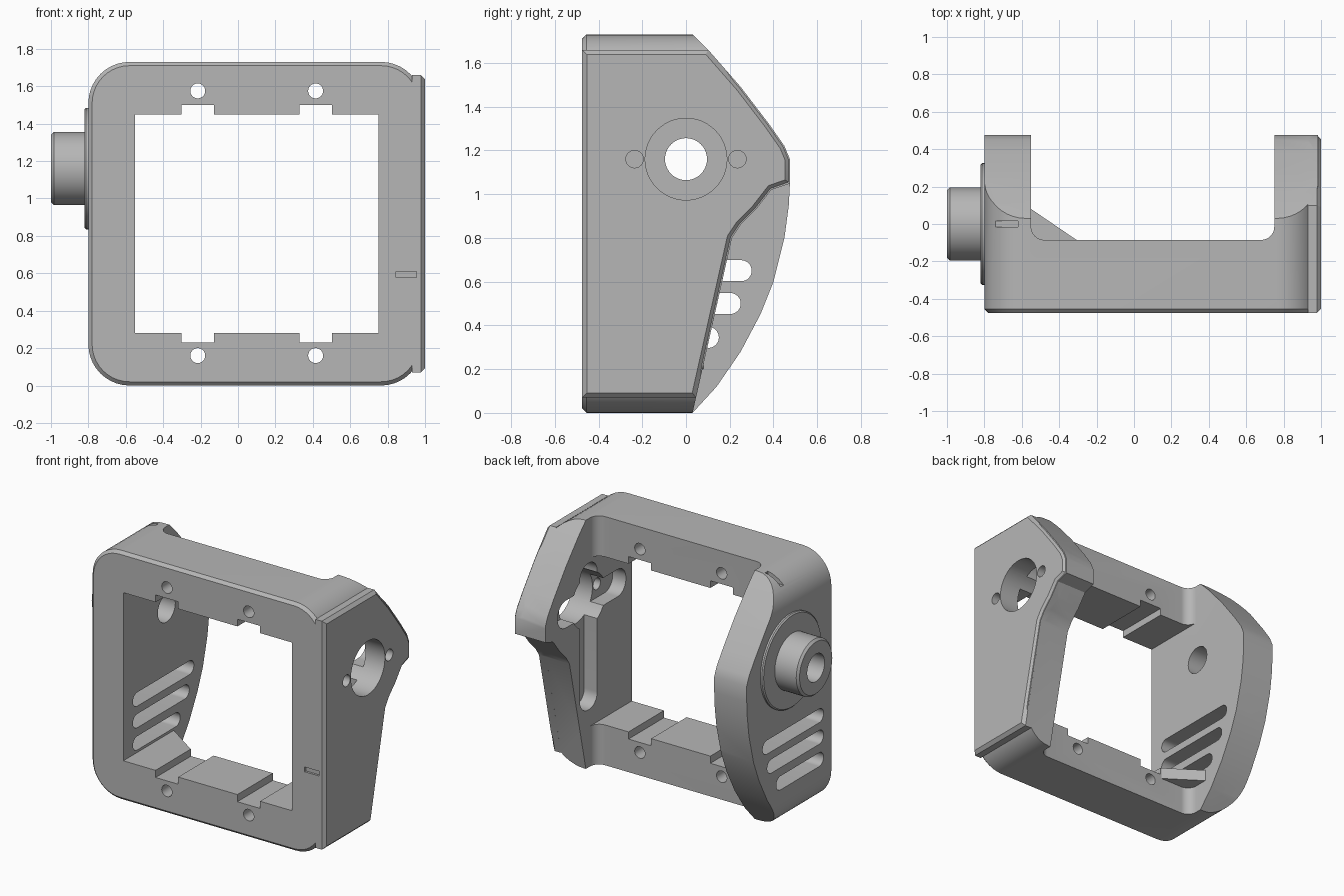
import bpy, bmesh, math
from mathutils import Vector

if "Cube" in bpy.data.objects:
    bpy.data.objects.remove(bpy.data.objects["Cube"], do_unlink=True)

grey = bpy.data.materials.new("plain_grey")
grey.use_nodes = True
GREY = (0.47, 0.47, 0.47, 1)
grey.diffuse_color = GREY
grey.node_tree.nodes["Principled BSDF"].inputs["Base Color"].default_value = GREY


def prism(name, pts, axis, a, b, chamfer=0, end=None):
    """Extrude a 2D outline along an axis from a to b, chamfering one end."""
    place = {"x": lambda p, t: (t, p[0], p[1]),
             "y": lambda p, t: (p[0], t, p[1]),
             "z": lambda p, t: (p[0], p[1], t)}[axis]
    bm = bmesh.new()
    low = [bm.verts.new(place(p, a)) for p in pts]
    high = [bm.verts.new(place(p, b)) for p in pts]
    bm.faces.new(low)
    bm.faces.new(high)
    for i in range(len(pts)):
        j = (i + 1) % len(pts)
        bm.faces.new((low[i], low[j], high[j], high[i]))
    bmesh.ops.recalc_face_normals(bm, faces=bm.faces)
    if chamfer:
        ring = set(low if end == "a" else high)
        edges = [e for e in bm.edges if all(v in ring for v in e.verts)]
        bmesh.ops.bevel(bm, geom=edges, offset=chamfer, segments=1,
                        affect="EDGES", profile=0.5)
    mesh = bpy.data.meshes.new(name)
    bm.to_mesh(mesh)
    bm.free()
    mesh.materials.append(grey)
    ob = bpy.data.objects.new(name, mesh)
    bpy.context.collection.objects.link(ob)
    return ob


def rounded(x0, x1, y0, y1, r, seg=10):
    """Outline of a rectangle with round corners."""
    pts = []
    corners = [(x1 - r, y1 - r), (x0 + r, y1 - r), (x0 + r, y0 + r), (x1 - r, y0 + r)]
    for k, (cx, cy) in enumerate(corners):
        for i in range(seg + 1):
            t = math.pi / 2 * (k + i / seg)
            pts.append((cx + r * math.cos(t), cy + r * math.sin(t)))
    return pts


def rect(x0, x1, y0, y1):
    return [(x0, y0), (x1, y0), (x1, y1), (x0, y1)]


def circle(cx, cy, r, n=40):
    return [(cx + r * math.cos(math.tau * i / n), cy + r * math.sin(math.tau * i / n))
            for i in range(n)]


def combine(target, tool, operation="DIFFERENCE"):
    tool.hide_render = True
    mod = target.modifiers.new("combine", "BOOLEAN")
    mod.operation, mod.object, mod.solver = operation, tool, "EXACT"
    bpy.ops.object.select_all(action="DESELECT")
    bpy.context.view_layer.objects.active = target
    target.select_set(True)
    bpy.ops.object.modifier_apply(modifier=mod.name)
    bpy.data.objects.remove(tool, do_unlink=True)


FRONT, TOP = -0.475, 1.73
AXLE = 1.16  # height of the pivot
rear_top = [(0.475, 1.05), (0.475, 1.16), (0.45, 1.22), (0.38, 1.32),
            (0.25, 1.49), (0.11, 1.65)]
rear_bow = [(0.03, 0), (0.14, 0.12), (0.25, 0.28), (0.34, 0.45), (0.40, 0.6),
            (0.45, 0.8), (0.47, 0.95)]
rear_cut = [(0.21, 0.80), (0.25, 0.86), (0.32, 0.93), (0.39, 1.02), (0.48, 1.05)]

# Bracket body: rounded front outline trimmed by the side outline
body = prism("bracket_body", rounded(-0.80, 0.985, 0, TOP, 0.22), "y", FRONT, 0.6, 0.02, "a")
side = [(-0.6, -0.1), (0.03, -0.1)] + rear_bow + rear_top + [(0.03, TOP), (0.03, 1.8), (-0.6, 1.8)]
combine(body, prism("side_trim", side, "x", -1.2, 1.2), "INTERSECT")

# Gap between the arms, with rounded inner corners
combine(body, prism("arm_gap", rounded(-0.55, 0.75, -0.085, 1, 0.07), "z", -0.2, 2))

# Corner gusset behind the lower bar
combine(body, prism("gusset", [(-0.60, -0.15), (-0.30, -0.09), (-0.55, 0.08), (-0.60, 0.08)],
                    "z", 0.2, 0.28), "UNION")

# Short arm: cut away under the rear tab
under = [(0.008, -0.1)] + [(0.03, 0)] + rear_cut + [(0.8, 1.05), (0.8, -0.1)]
combine(body, prism("under_cut", under, "x", 0.7, 1.2))

# Raised plate on the outside of the short arm
plate = [(FRONT, 0.07), (0.046, 0.07)] + rear_cut[:-1] + rear_top + [(0.10, 1.66), (FRONT, 1.66)]
combine(body, prism("side_plate", plate, "x", 0.93, 1.0, 0.022, "b"), "UNION")

# Front opening with four notches and four screw holes
combine(body, prism("opening", rect(-0.55, 0.75, 0.28, 1.45), "y", -1, 1))
for x in (-0.215, 0.415):
    combine(body, prism("notches", rect(x - 0.087, x + 0.087, 0.23, 1.50), "y", -1, 1))
    for z in (0.16, 1.575):
        combine(body, prism("screw_hole", circle(x, z, 0.04, 24), "y", -1, 1))

# Vent slots in the long arm
for z, end in ((0.65, 0.30), (0.50, 0.25), (0.345, 0.15)):
    combine(body, prism("vent", rounded(-0.37, end, z - 0.048, z + 0.048, 0.0475),
                        "x", -0.95, -0.45))

# Short arm: cross pocket inside, pivot hole and two small holes
combine(body, prism("pocket_down", rounded(-0.095, 0.095, 0.40, 1.42, 0.09), "x", 0.6, 0.85))
combine(body, prism("pocket_across", rounded(-0.41, 0.34, AXLE - 0.095, AXLE + 0.095, 0.09),
                    "x", 0.6, 0.851))
combine(body, prism("pivot_hole", circle(0, AXLE, 0.187, 48), "x", 0.6, 1.2))
for y in (-0.235, 0.235):
    combine(body, prism("small_hole", circle(y, AXLE, 0.04, 24), "x", 0.6, 1.2))

# Long arm: flange and hollow pivot boss
combine(body, prism("flange", circle(0, AXLE, 0.325, 64), "x", -0.82, -0.75, 0.008, "a"), "UNION")
combine(body, prism("boss", circle(0, AXLE, 0.195, 48), "x", -1.0, -0.74, 0.015, "a"), "UNION")
combine(body, prism("boss_bore", circle(0, AXLE, 0.096, 40), "x", -1.2, -0.4))

# Small engraved marks
combine(body, prism("front_mark", rect(0.845, 0.955, 0.577, 0.61), "y", -0.6, FRONT + 0.015))
combine(body, prism("top_mark", rect(-0.78, -0.62, -0.015, 0.015), "z", 1.66, 1.9))

bpy.ops.object.select_all(action="DESELECT")
bpy.context.view_layer.objects.active = body
body.select_set(True)
bpy.ops.object.shade_smooth_by_angle(angle=math.radians(25))
